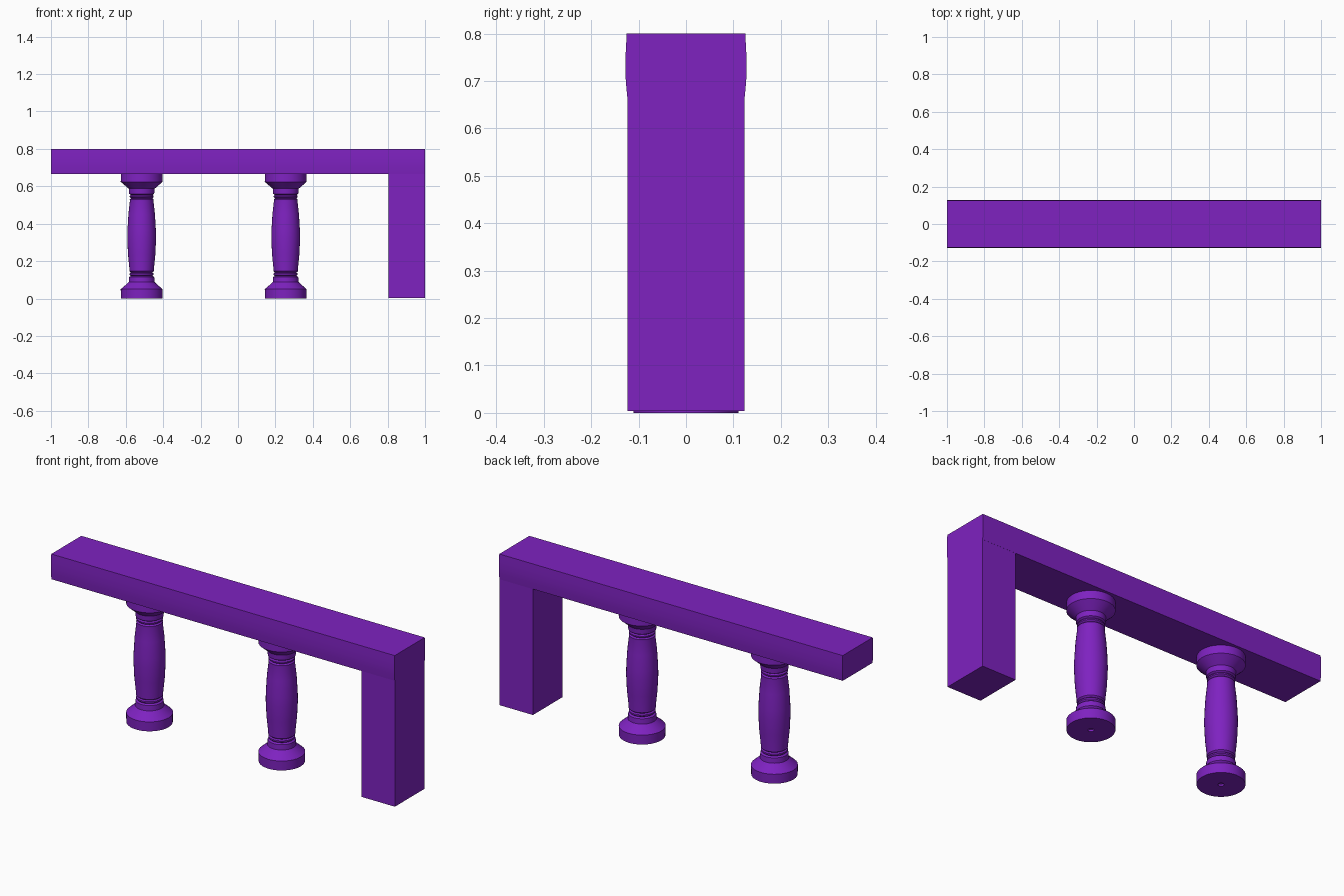
import bpy, bmesh
from math import radians
from mathutils import Matrix, Vector

cube = bpy.data.objects.get("Cube")
if cube:
    bpy.data.objects.remove(cube)

COLOUR = (0.21, 0.016, 0.53, 1)
purple = bpy.data.materials.new("purple")
purple.use_nodes = True
purple.diffuse_color = COLOUR
purple.node_tree.nodes["Principled BSDF"].inputs["Base Color"].default_value = COLOUR


def add_object(name, bm):
    bmesh.ops.recalc_face_normals(bm, faces=bm.faces)
    mesh = bpy.data.meshes.new(name)
    bm.to_mesh(mesh)
    bm.free()
    mesh.materials.append(purple)
    obj = bpy.data.objects.new(name, mesh)
    bpy.context.collection.objects.link(obj)
    return obj


def smooth(obj, angle):
    bpy.ops.object.select_all(action="DESELECT")
    obj.select_set(True)
    bpy.context.view_layer.objects.active = obj
    bpy.ops.object.shade_smooth_by_angle(angle=radians(angle))


# Handrail: gently bulging section extruded along x
side = [(0.124, 0.667), (0.127, 0.70), (0.128, 0.73), (0.127, 0.765), (0.125, 0.80)]
section = side + [(-y, z) for y, z in reversed(side)]
bm = bmesh.new()
end = bm.faces.new([bm.verts.new((-1, y, z)) for y, z in section])
new = bmesh.ops.extrude_face_region(bm, geom=[end], use_keep_orig=True)["geom"]
bmesh.ops.translate(bm, vec=(2, 0, 0), verts=[v for v in new if isinstance(v, bmesh.types.BMVert)])
smooth(add_object("handrail", bm), 30)

# Square end post
bm = bmesh.new()
bmesh.ops.create_cube(bm, size=1)
bmesh.ops.scale(bm, vec=(0.195, 0.247, 0.664), verts=bm.verts)
bmesh.ops.translate(bm, vec=(0.9025, 0, 0.336), verts=bm.verts)
add_object("end_post", bm)

# Turned balusters: (radius, height), with a small dowel hole underneath
foot = [(0, 0.01), (0.014, 0.01), (0.014, 0), (0.111, 0), (0.112, 0.05), (0.074, 0.083),
        (0.069, 0.088), (0.067, 0.115), (0.058, 0.121), (0.064, 0.127), (0.064, 0.134),
        (0.057, 0.139), (0.065, 0.146)]
shaft = [(0.065, 0.155), (0.073, 0.235), (0.077, 0.32), (0.076, 0.365), (0.071, 0.45), (0.063, 0.522)]
head = [(0.064, 0.53), (0.057, 0.536), (0.064, 0.542), (0.064, 0.548), (0.058, 0.554),
        (0.067, 0.56), (0.069, 0.587), (0.075, 0.592), (0.112, 0.624), (0.111, 0.669), (0, 0.669)]


def baluster(name, x):
    bm = bmesh.new()
    verts = [bm.verts.new((r, 0, z)) for r, z in foot + shaft + head]
    edges = [bm.edges.new(pair) for pair in zip(verts, verts[1:])]
    bmesh.ops.spin(bm, geom=verts + edges, cent=(0, 0, 0), axis=(0, 0, 1),
                   angle=radians(360), steps=32)
    bmesh.ops.remove_doubles(bm, verts=bm.verts, dist=0.0005)
    obj = add_object(name, bm)
    obj.location.x = x
    smooth(obj, 30)


baluster("right_baluster", -0.515)
baluster("left_baluster", 0.255)
